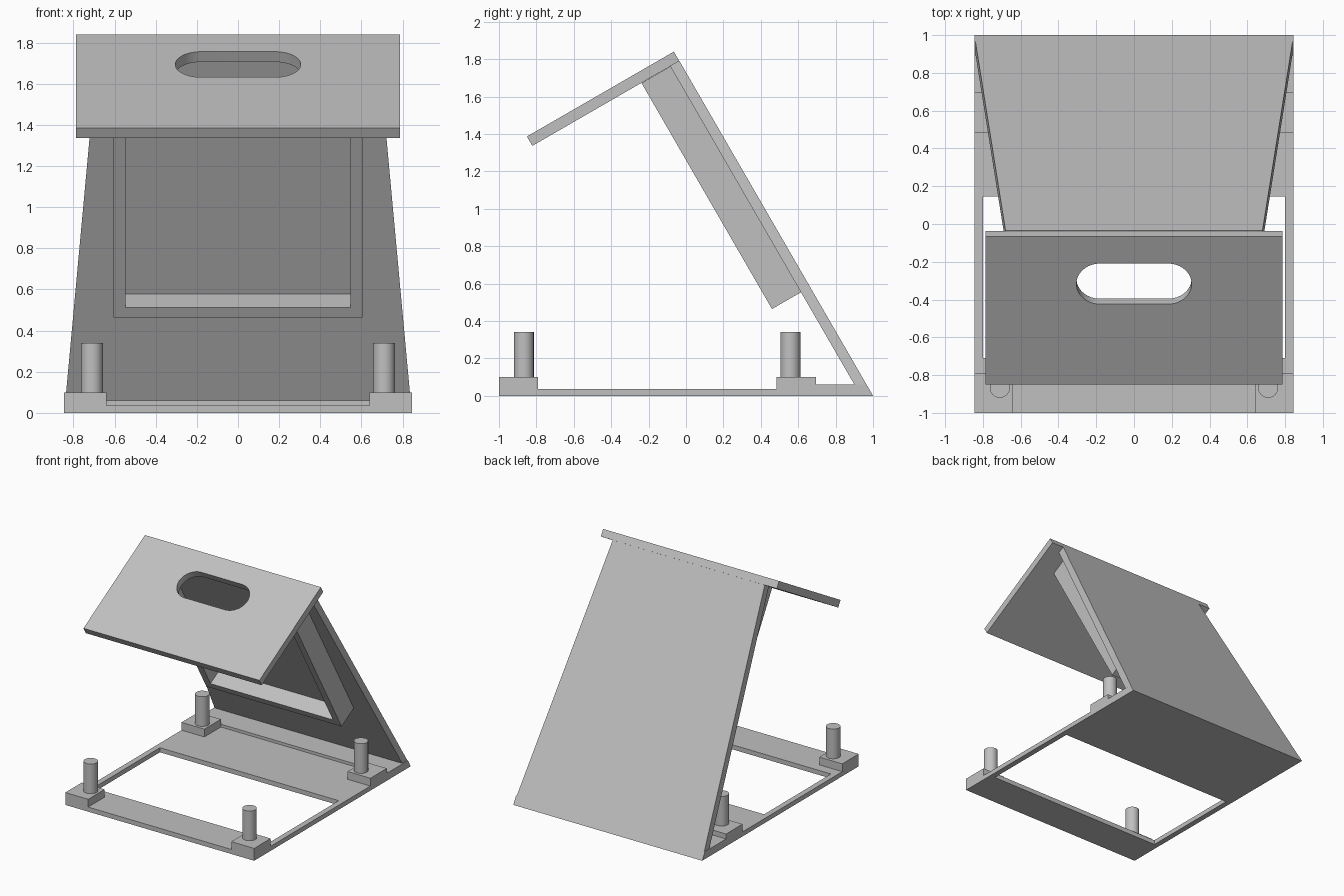
import bpy
import bmesh
from math import radians, cos, sin, pi
from mathutils import Matrix

cube = bpy.data.objects.get("Cube")
if cube:
    bpy.data.objects.remove(cube, do_unlink=True)

grey = bpy.data.materials.new("light_grey")
grey.use_nodes = True
colour = (0.53, 0.53, 0.53, 1)
grey.diffuse_color = colour
grey.node_tree.nodes["Principled BSDF"].inputs["Base Color"].default_value = colour


def add_object(name, bm, matrix=None):
    """Weld, orient and link a finished bmesh."""
    bmesh.ops.remove_doubles(bm, verts=bm.verts, dist=0.0002)
    bmesh.ops.recalc_face_normals(bm, faces=bm.faces)
    if matrix:
        bm.transform(matrix)
    mesh = bpy.data.meshes.new(name)
    bm.to_mesh(mesh)
    bm.free()
    for p in mesh.polygons:
        p.use_smooth = False
    mesh.materials.clear()
    mesh.materials.append(grey)
    obj = bpy.data.objects.new(name, mesh)
    bpy.context.collection.objects.link(obj)
    return obj


def plate(name, loops, low, high, matrix=None):
    """Flat outline, with optional holes, given thickness from low to high."""
    curve = bpy.data.curves.new(name + "_outline", 'CURVE')
    curve.dimensions = '2D'
    curve.fill_mode = 'BOTH'
    curve.extrude = (high - low) / 2
    for loop in loops:
        spline = curve.splines.new('POLY')
        spline.points.add(len(loop) - 1)
        for point, (x, y) in zip(spline.points, loop):
            point.co = (x, y, 0, 1)
        spline.use_cyclic_u = True
    helper = bpy.data.objects.new(name + "_outline", curve)
    bpy.context.collection.objects.link(helper)
    bpy.context.view_layer.update()
    mesh = bpy.data.meshes.new_from_object(helper)
    bm = bmesh.new()
    bm.from_mesh(mesh)
    bpy.data.objects.remove(helper, do_unlink=True)
    bpy.data.curves.remove(curve)
    bpy.data.meshes.remove(mesh)
    bmesh.ops.translate(bm, verts=bm.verts, vec=(0, 0, (low + high) / 2))
    return add_object(name, bm, matrix)


def prism(name, profile, half, taper=0):
    """Side profile (y, z) extruded across x, narrowing with height."""
    bm = bmesh.new()
    face = bm.faces.new([bm.verts.new((-half, y, z)) for y, z in profile])
    result = bmesh.ops.extrude_face_region(bm, geom=[face])
    for v in result["geom"]:
        if isinstance(v, bmesh.types.BMVert):
            v.co.x = half
    for v in bm.verts:
        v.co.x *= 1 - taper * v.co.z
    return add_object(name, bm)


def rect(x0, x1, y0, y1):
    return [(x0, y0), (x1, y0), (x1, y1), (x0, y1)]


def tilt(y, z, angle):
    return Matrix.Translation((0, y, z)) @ Matrix.Rotation(radians(angle), 4, 'X')


WIDE = 0.845

# Base frame with its large opening, and the raised strip at the back
plate("base_frame", [rect(-WIDE, WIDE, -1, 0.695), rect(-0.8, 0.8, -0.71, 0.145)], 0, 0.037)
prism("rear_strip", [(0.695, 0), (1, 0), (0.965, 0.06), (0.695, 0.06)], WIDE)

# Corner blocks with round pins
for side, sx in (("right", -1), ("left", 1)):
    for end, y0, pin_y in (("front", -1, -0.867), ("rear", 0.485, 0.558)):
        x0, x1 = sorted((sx * 0.64, sx * WIDE))
        plate(f"{end}_{side}_block", [rect(x0, x1, y0, y0 + 0.21)], 0, 0.1)
        bm = bmesh.new()
        bmesh.ops.create_cone(bm, cap_ends=True, segments=48, radius1=0.053,
                              radius2=0.053, depth=0.24,
                              matrix=Matrix.Translation((sx * 0.71, pin_y, 0.22)))
        pin = add_object(f"{end}_{side}_pin", bm)
        bpy.context.view_layer.objects.active = pin
        pin.select_set(True)
        bpy.ops.object.shade_smooth_by_angle(angle=radians(30))
        pin.select_set(False)

# Leaning back panel, narrower at the top
prism("back_panel", [(1, 0), (-0.035, 1.79), (-0.085, 1.763), (0.935, 0)], WIDE, taper=0.109)

# Open-topped tray on the inner side of the panel
lean = tilt(1, 0, 120)
bottom, top = 0.672, 2.067
outer, inner = 0.605, 0.548
rim = [(-outer, bottom), (outer, bottom), (outer, top), (inner, top),
       (inner, bottom + 0.057), (-inner, bottom + 0.057), (-inner, top), (-outer, top)]
plate("tray_rim", [rim], 0.056, 0.236, lean)
plate("tray_floor", [rect(-inner, inner, bottom + 0.057, top)], 0.056, 0.106, lean)

# Lid with a rounded hand slot
r, reach, mid = 0.124, 0.181, 0.291
slot = []
for start, cx in ((-pi / 2, reach), (pi / 2, -reach)):
    for i in range(25):
        a = start + pi * i / 24
        slot.append((cx + r * cos(a), mid + r * sin(a)))
lid = plate("lid", [rect(-0.787, 0.787, 0, 0.907), slot], 0, 0.058, tilt(-0.065, 1.84, 210))
bpy.context.view_layer.objects.active = lid
lid.select_set(True)
bpy.ops.object.shade_smooth_by_angle(angle=radians(30))
lid.select_set(False)
